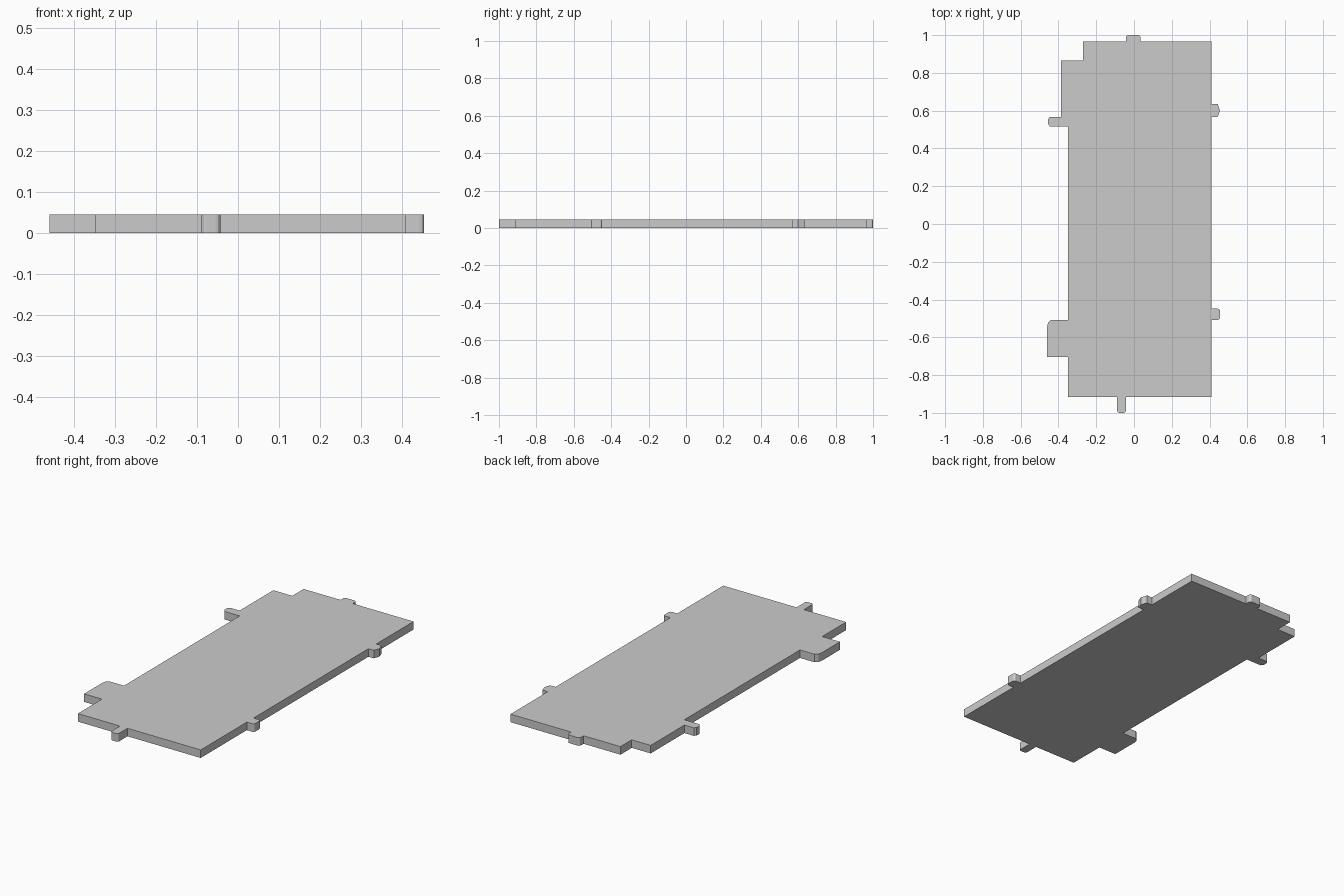
import bpy
import bmesh
import math

if "Cube" in bpy.data.objects:
    bpy.data.objects.remove(bpy.data.objects["Cube"])

THICKNESS = 0.045


def tab(base, width, depth, direction, corner=0.012, rounded=True):
    """Outline points of a tab, counter-clockwise; base is its middle on the plate edge."""
    dx, dy = direction
    tx, ty = -dy, dx                       # direction of travel along the edge
    h = width / 2
    local = [(-h, 0)]
    steps = 3 if rounded else 1
    for cx, start in ((-h + corner, -1), (h - corner, 0)):
        for i in range(steps + 1):
            a = math.radians(90) * i / steps
            u, v = (-math.cos(a), math.sin(a)) if start else (math.sin(a), math.cos(a))
            local.append((cx + corner * u, depth - corner + corner * v))
    local.append((h, 0))
    return [(base[0] + u * tx + v * dx, base[1] + u * ty + v * dy) for u, v in local]


# Plate outline, counter-clockwise from the front left corner
outline = [(-0.35, -0.915)]
outline += tab((-0.066, -0.915), 0.046, 0.085, (0, -1))            # front tab
outline += [(0.41, -0.915)]
outline += tab((0.41, -0.478), 0.06, 0.045, (1, 0))                # right tabs
outline += [(0.41, 0.567), (0.443, 0.567), (0.455, 0.60),
            (0.443, 0.636), (0.41, 0.636)]
outline += [(0.41, 0.965)]
outline += tab((-0.004, 0.965), 0.076, 0.035, (0, 1))              # back tab
outline += [(-0.27, 0.965), (-0.27, 0.865), (-0.387, 0.865)]       # back left notch
outline += [(-0.387, 0.567), (-0.445, 0.567), (-0.455, 0.555),     # left rear tab
            (-0.455, 0.53), (-0.445, 0.515), (-0.35, 0.515)]
outline += [(-0.35, -0.507), (-0.44, -0.507), (-0.455, -0.522),    # left front block
            (-0.46, -0.545), (-0.46, -0.703), (-0.35, -0.703)]

# Extrude the outline into a flat plate
bm = bmesh.new()
face = bm.faces.new([bm.verts.new((x, y, 0)) for x, y in outline])
extruded = bmesh.ops.extrude_face_region(bm, geom=[face], use_keep_orig=True)
for v in extruded["geom"]:
    if isinstance(v, bmesh.types.BMVert):
        v.co.z = THICKNESS
bmesh.ops.recalc_face_normals(bm, faces=bm.faces)
mesh = bpy.data.meshes.new("tabbed_plate")
bm.to_mesh(mesh)
bm.free()
bpy.context.collection.objects.link(bpy.data.objects.new("tabbed_plate", mesh))
